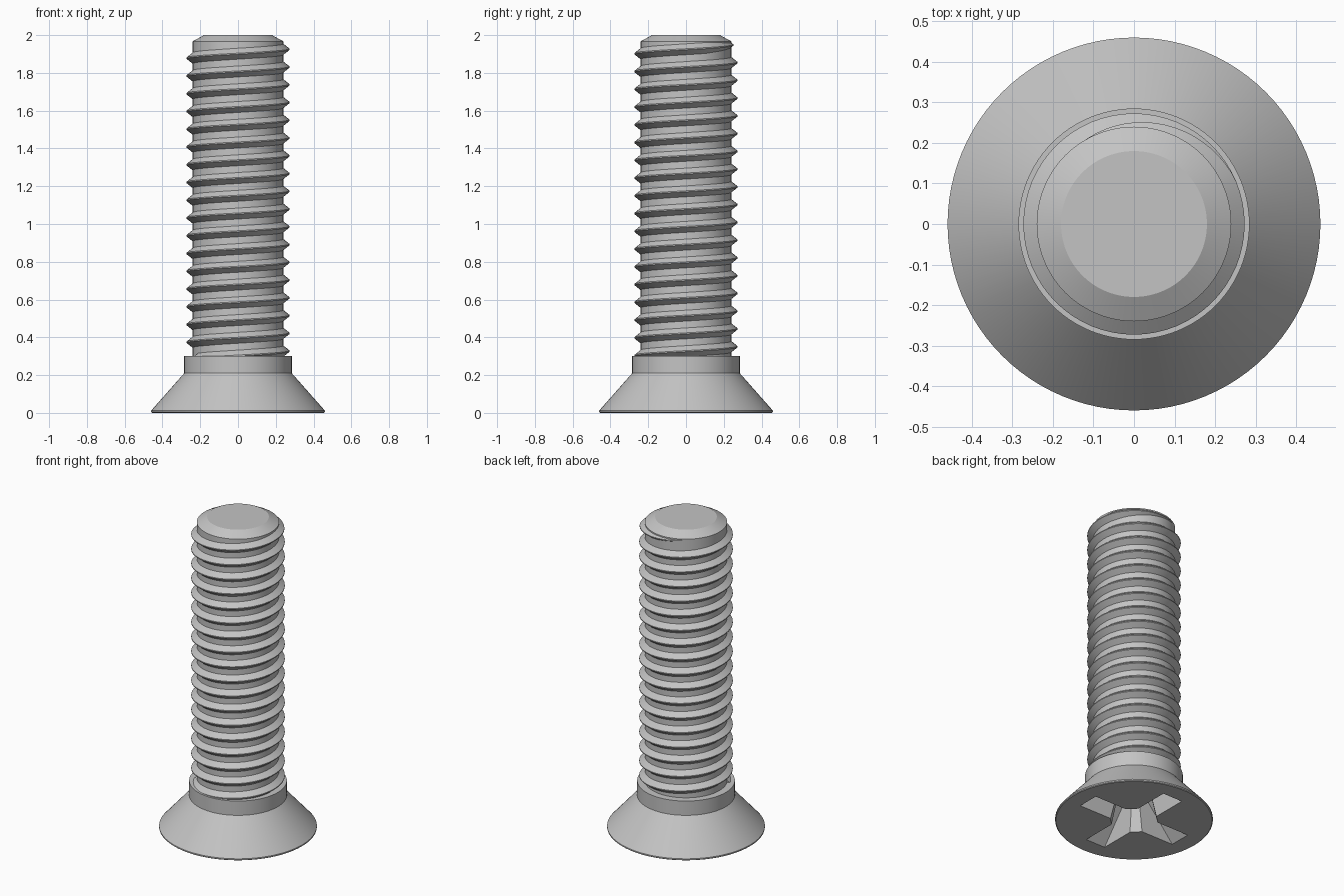
import bpy, bmesh
from math import sin, cos, pi, radians

if "Cube" in bpy.data.objects:
    bpy.data.objects.remove(bpy.data.objects["Cube"])

SEGMENTS = 96
steel = bpy.data.materials.new("light grey steel")
steel.use_nodes = True
steel.diffuse_color = (0.55, 0.55, 0.55, 1)
steel.node_tree.nodes["Principled BSDF"].inputs["Base Color"].default_value = (0.55, 0.55, 0.55, 1)


def finish(name, bm):
    """Turn a bmesh into a grey object."""
    bmesh.ops.recalc_face_normals(bm, faces=bm.faces)
    mesh = bpy.data.meshes.new(name)
    bm.to_mesh(mesh)
    bm.free()
    obj = bpy.data.objects.new(name, mesh)
    bpy.context.collection.objects.link(obj)
    mesh.materials.append(steel)
    return obj


def loft(name, rings):
    """Skin closed rings of points and cap both ends."""
    bm = bmesh.new()
    rings = [[bm.verts.new(p) for p in ring] for ring in rings]
    for low, high in zip(rings, rings[1:]):
        for i in range(len(low)):
            j = (i + 1) % len(low)
            bm.faces.new((low[i], low[j], high[j], high[i]))
    bm.faces.new(rings[0])
    bm.faces.new(rings[-1])
    return finish(name, bm)


def lathe(name, profile):
    angles = [2 * pi * i / SEGMENTS for i in range(SEGMENTS)]
    return loft(name, [[(r * cos(a), r * sin(a), z) for a in angles] for r, z in profile])


def smooth(obj):
    bpy.ops.object.select_all(action='DESELECT')
    obj.select_set(True)
    bpy.context.view_layer.objects.active = obj
    bpy.ops.object.shade_smooth_by_angle(angle=radians(20))


def cross(tip, half, flare, z):
    """Outline of a cross with flared inner corners."""
    arm = [(tip, -half), (tip, half), (flare, half), (half, flare)]
    points = []
    for c, s in ((1, 0), (0, 1), (-1, 0), (0, -1)):
        points += [(x * c - y * s, x * s + y * c, z) for x, y in arm]
    return points


# Countersunk head with collar
head = lathe("countersunk_head", [(0.455, 0), (0.46, 0.004), (0.46, 0.012),
                                  (0.285, 0.21), (0.285, 0.302)])

# Cross-shaped driver recess, tapering inwards
cutter = loft("recess_cutter", [cross(0.364, 0.071, 0.125, -0.01),
                                cross(0.35, 0.07, 0.12, 0),
                                cross(0.15, 0.05, 0.08, 0.2)])
cutter.hide_render = True
cut = head.modifiers.new("driver recess", 'BOOLEAN')
cut.object = cutter
cut.operation = 'DIFFERENCE'
cut.solver = 'EXACT'
bpy.context.view_layer.objects.active = head
bpy.ops.object.modifier_apply(modifier=cut.name)
bpy.data.objects.remove(cutter)
smooth(head)

# Shank with chamfered end
smooth(lathe("shank", [(0.24, 0.28), (0.24, 1.967), (0.18, 2.0)]))

# Right-handed thread, fading into the shank at its upper end
PITCH, CREST, ROOT = 0.094, 0.273, 0.235
STEPS = 64
end_angle = radians(135)
turns = 17.8
rings = []
for i in range(int(turns * STEPS) + 1):
    back = 2 * pi * i / STEPS
    a = end_angle - back
    z = 1.925 + PITCH * a / (2 * pi)
    grow = min(1, back / radians(110))
    crest = ROOT + (CREST - ROOT) * max(grow, 0.1)
    wide = 0.033 * max(grow, 0.3)
    section = [(ROOT - 0.01, -wide), (ROOT, -wide), (crest, -0.003),
               (crest, 0.003), (ROOT, wide), (ROOT - 0.01, wide)]
    rings.append([(r * cos(a), r * sin(a), z + dz) for r, dz in section])
smooth(loft("thread", rings))
